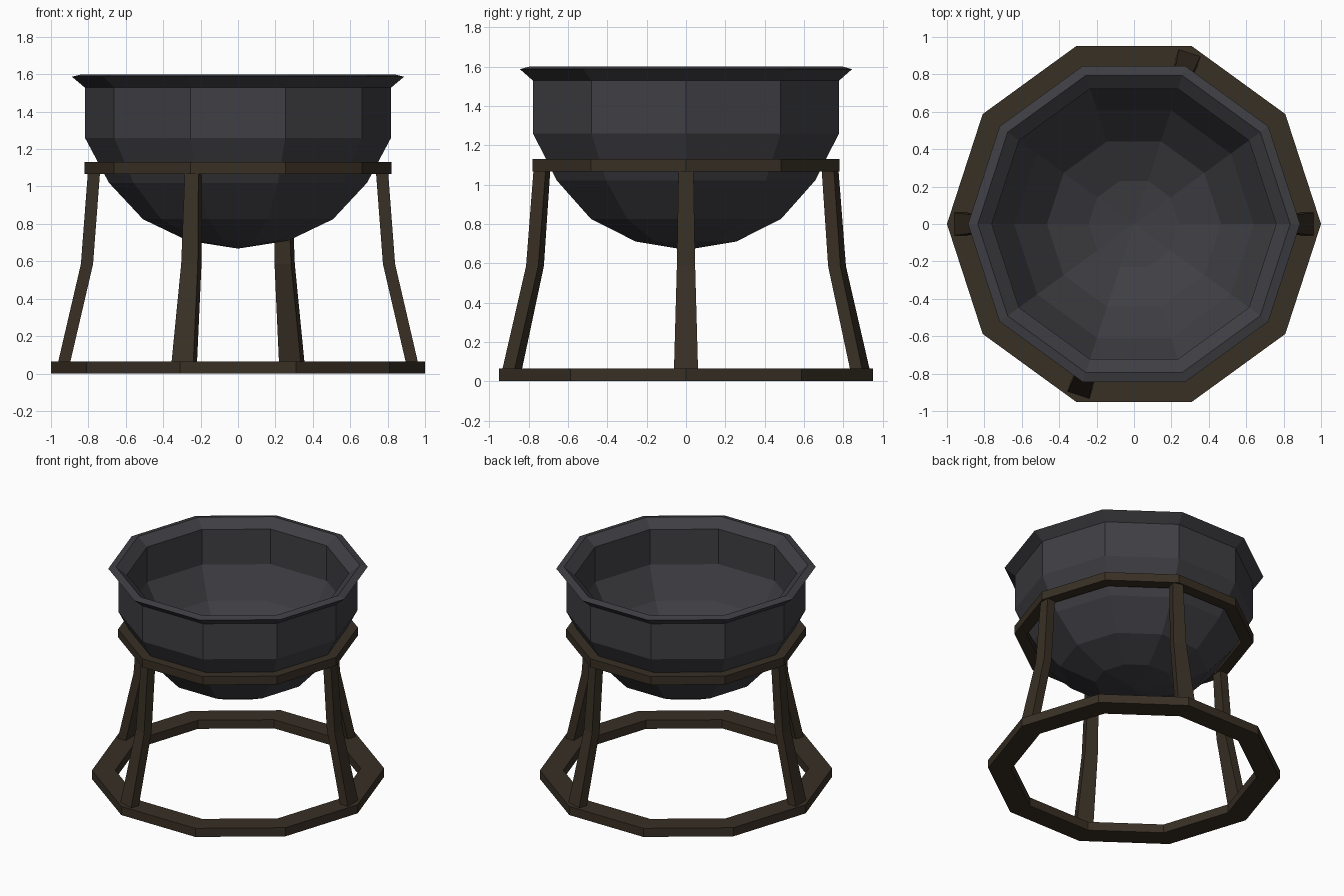
import bpy, bmesh, math

if "Cube" in bpy.data.objects:
    bpy.data.objects.remove(bpy.data.objects["Cube"])

SIDES = 10


def material(name, rgb):
    m = bpy.data.materials.new(name)
    m.diffuse_color = (*rgb, 1.0)
    m.use_nodes = True
    m.node_tree.nodes["Principled BSDF"].inputs["Base Color"].default_value = m.diffuse_color
    return m


IRON = material("dark grey iron", (0.050, 0.049, 0.057))
WOOD = material("dark brown metal", (0.040, 0.029, 0.018))


def finish(bm, name, mat):
    bmesh.ops.recalc_face_normals(bm, faces=bm.faces[:])
    me = bpy.data.meshes.new(name)
    bm.to_mesh(me)
    bm.free()
    me.materials.append(mat)
    ob = bpy.data.objects.new(name, me)
    bpy.context.collection.objects.link(ob)
    return ob


def lathe(name, profile, mat, closed=False):
    """Spin (radius, z) points into ten flat sides; radius 0 makes a pole."""
    bm = bmesh.new()
    rows = []
    for r, z in profile:
        if r == 0:
            rows.append([bm.verts.new((0, 0, z))] * SIDES)
        else:
            rows.append([bm.verts.new((r * math.cos(a), r * math.sin(a), z))
                         for a in (2 * math.pi * i / SIDES for i in range(SIDES))])
    pairs = list(zip(rows, rows[1:]))
    if closed:
        pairs.append((rows[-1], rows[0]))
    for lo, hi in pairs:
        for i in range(SIDES):
            j = (i + 1) % SIDES
            corners = list(dict.fromkeys([lo[i], lo[j], hi[j], hi[i]]))
            bm.faces.new(corners)
    return finish(bm, name, mat)


def ring(name, r_out, r_in, z0, z1):
    return lathe(name, [(r_out, z0), (r_out, z1), (r_in, z1), (r_in, z0)], WOOD, True)


# Bowl: outer skin from the bottom up, over the flared lip, down the inside
lathe("bowl", [
    (0, 0.668), (0.268, 0.71), (0.508, 0.825), (0.69, 1.02),
    (0.818, 1.26), (0.818, 1.528), (0.888, 1.587), (0.835, 1.60),
    (0.76, 1.54), (0.76, 1.275), (0.64, 1.055), (0.465, 0.87),
    (0.242, 0.768), (0, 0.73)], IRON)

# Stand rings
ring("base_ring", 1.0, 0.84, 0.0, 0.065)
ring("bowl_support_ring", 0.82, 0.735, 1.067, 1.13)

# Bent, tapering legs: (inner radius, outer radius, width, z)
SECTIONS = [(0.904, 0.969, 0.124, 0.03), (0.775, 0.84, 0.093, 0.585),
            (0.737, 0.802, 0.076, 1.085)]


def leg(name, degrees):
    bm = bmesh.new()
    c, s = math.cos(math.radians(degrees)), math.sin(math.radians(degrees))
    loops = []
    for r0, r1, w, z in SECTIONS:
        h = w / 2
        loops.append([bm.verts.new((r * c - t * s, r * s + t * c, z))
                      for r, t in ((r0, -h), (r1, -h), (r1, h), (r0, h))])
    for lo, hi in zip(loops, loops[1:]):
        for i in range(4):
            j = (i + 1) % 4
            bm.faces.new((lo[i], lo[j], hi[j], hi[i]))
    bm.faces.new(loops[0])
    bm.faces.new(loops[-1])
    finish(bm, name, WOOD)


for label, angle in (("right", 0), ("back", 72), ("left", 180), ("front", 252)):
    leg(label + "_leg", angle)
